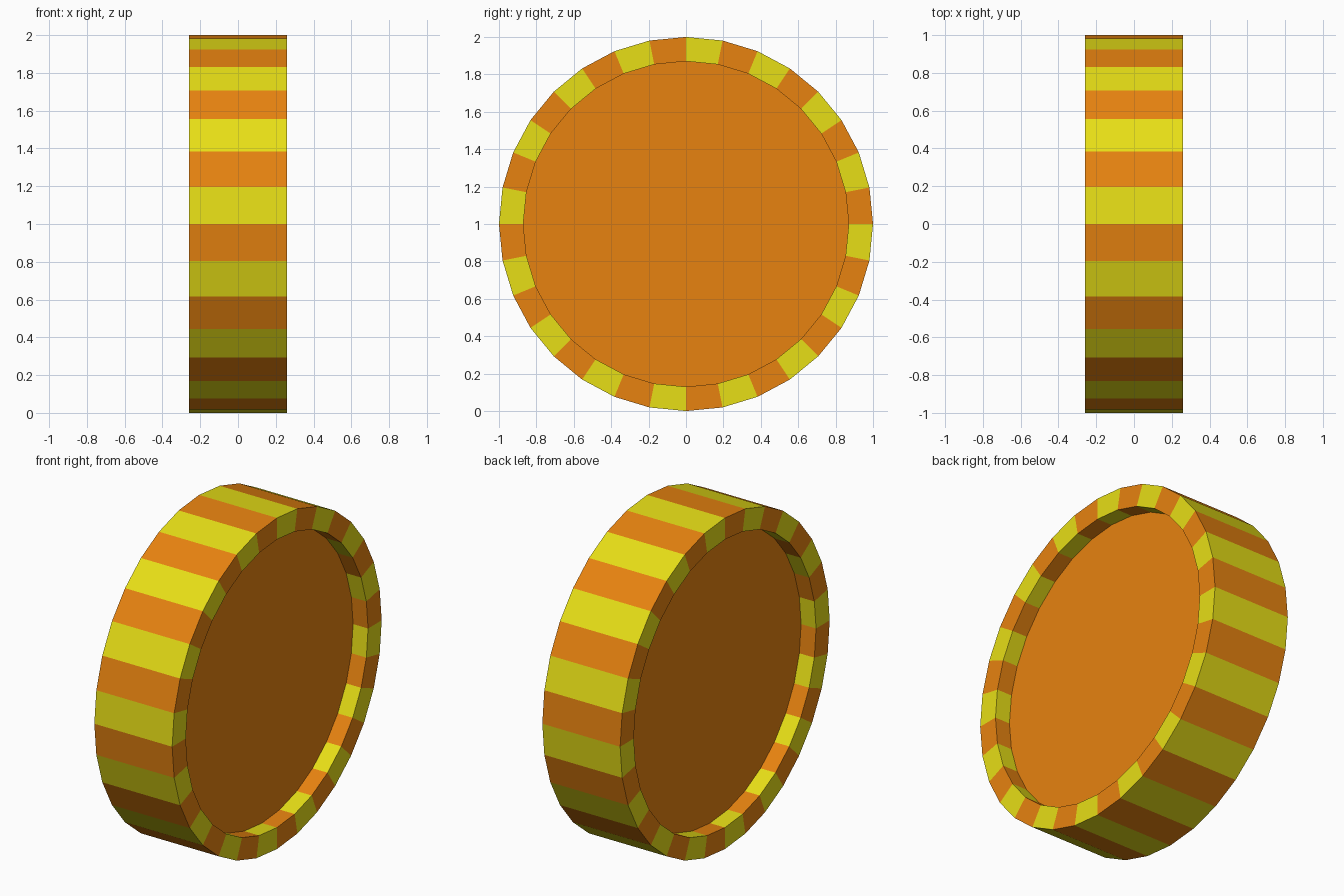
import bpy, bmesh, math

if "Cube" in bpy.data.objects:
    bpy.data.objects.remove(bpy.data.objects["Cube"])

SIDES = 32
HALF_WIDTH, RECESS_X = 0.26, 0.16
R_OUT, R_IN = 1.0, 0.87


def material(name, rgb):
    m = bpy.data.materials.new(name)
    m.diffuse_color = (*rgb, 1)
    m.use_nodes = True
    m.node_tree.nodes["Principled BSDF"].inputs["Base Color"].default_value = m.diffuse_color
    return m


orange = material("orange", (0.8, 0.226, 0.005))
yellow = material("yellow", (0.8, 0.735, 0.008))


def ring(bm, x, r):
    return [bm.verts.new((x, r * math.cos(2 * math.pi * i / SIDES),
                          r * math.sin(2 * math.pi * i / SIDES))) for i in range(SIDES)]


def finish(bm, name, mats):
    # Right half only; the mirror leaves the centre seam open
    mesh = bpy.data.meshes.new(name)
    bm.to_mesh(mesh)
    bm.free()
    for m in mats:
        mesh.materials.append(m)
    ob = bpy.data.objects.new(name, mesh)
    ob.location.z = R_OUT
    bpy.context.collection.objects.link(ob)
    mirror = ob.modifiers.new("mirror", 'MIRROR')
    mirror.use_mirror_merge = False
    return ob


# Striped rim: tread, side band and inner wall swept round the x axis
bm = bmesh.new()
profile = [(0, R_OUT), (HALF_WIDTH, R_OUT), (HALF_WIDTH, R_IN), (RECESS_X, R_IN)]
rings = [ring(bm, x, r) for x, r in profile]
for a, b in zip(rings, rings[1:]):
    for i in range(SIDES):
        j = (i + 1) % SIDES
        bm.faces.new((a[i], a[j], b[j], b[i])).material_index = i % 2
finish(bm, "striped_rim", [orange, yellow])

# Recessed flat discs on both sides
bm = bmesh.new()
bm.faces.new(ring(bm, RECESS_X, R_IN))
finish(bm, "side_disc", [orange])
